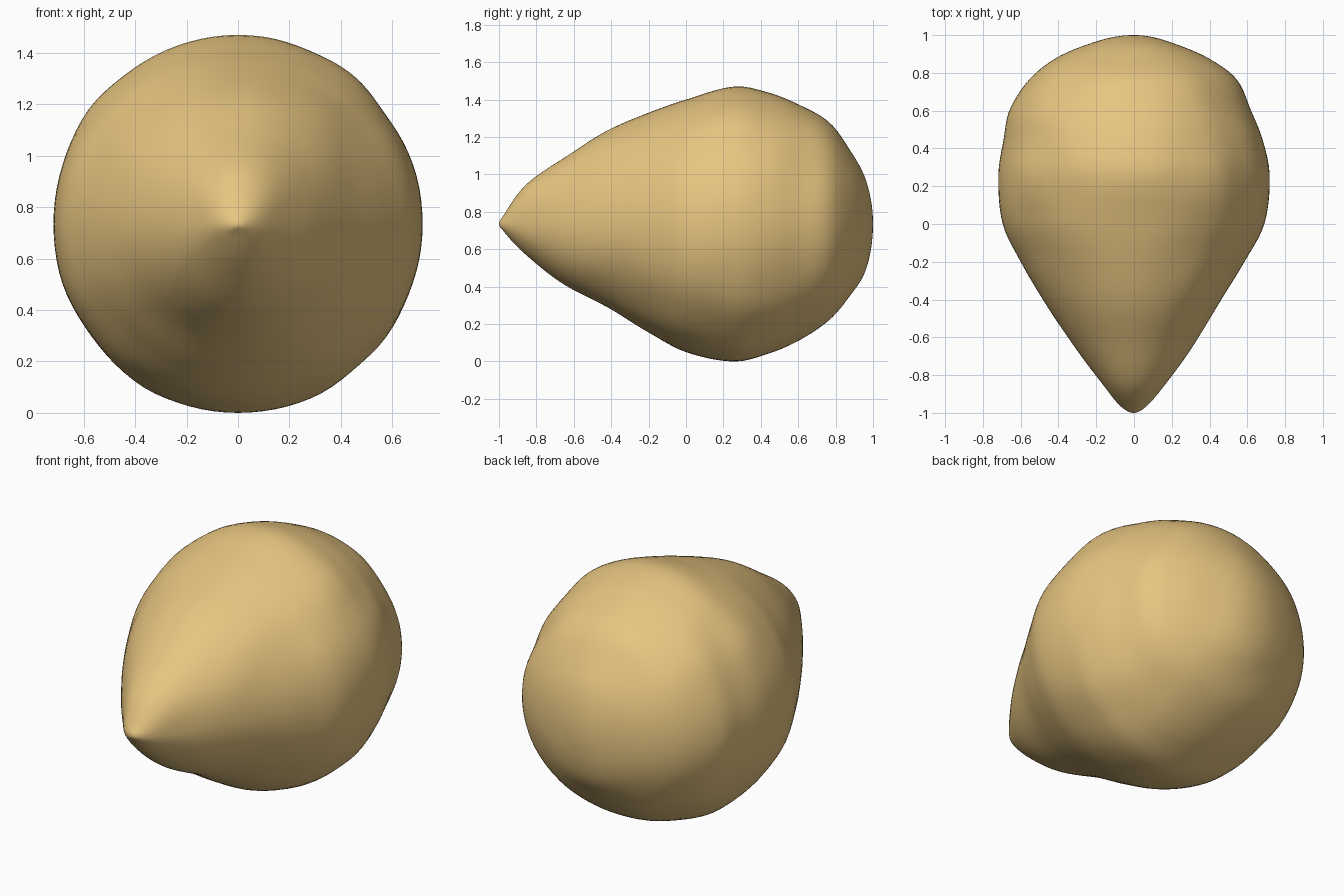
import bpy, bmesh, math
from mathutils import Vector, noise

if "Cube" in bpy.data.objects:
    bpy.data.objects.remove(bpy.data.objects["Cube"])

CENTER_Z = 0.735
SEGMENTS, RINGS = 96, 80

# Stations along the body: y, then reach to right, left, top, bottom
STATIONS = [
    (-1.00, 0, 0, 0, 0),
    (-0.97, .060, .065, .055, .045),
    (-0.85, .165, .165, .215, .170),
    (-0.65, .310, .315, .355, .325),
    (-0.42, .450, .470, .500, .445),
    (-0.20, .585, .600, .595, .580),
    (0.00, .690, .695, .665, .685),
    (0.26, .718, .718, .735, .735),
    (0.45, .680, .690, .700, .690),
    (0.60, .620, .660, .640, .625),
    (0.77, .540, .550, .540, .510),
    (0.88, .390, .410, .390, .380),
    (0.96, .200, .220, .240, .250),
    (1.00, 0, 0, 0, 0),
]
KNOTS = [math.acos(-s[0]) for s in STATIONS]


def reach(t, col):
    """Smooth (Hermite) interpolation of one profile column."""
    v = [s[col] for s in STATIONS]
    n = len(v)
    i = max(k for k in range(n - 1) if KNOTS[k] <= t + 1e-9)

    def slope(k):
        a, b = max(k - 1, 0), min(k + 1, n - 1)
        return (v[b] - v[a]) / (KNOTS[b] - KNOTS[a])

    h = KNOTS[i + 1] - KNOTS[i]
    u = (t - KNOTS[i]) / h
    return ((2*u**3 - 3*u**2 + 1) * v[i] + (u**3 - 2*u**2 + u) * h * slope(i)
            + (3*u**2 - 2*u**3) * v[i + 1] + (u**3 - u**2) * h * slope(i + 1))


# Teardrop body: rings around the y axis, closed at both poles
bm = bmesh.new()
tip = bm.verts.new((0, -1, CENTER_Z))
rings = []
for j in range(1, RINGS):
    t = math.pi * j / RINGS
    y = -math.cos(t)
    right, left, top, bottom = (reach(t, c) for c in range(1, 5))
    ring = []
    for k in range(SEGMENTS):
        a = 2 * math.pi * k / SEGMENTS
        ca, sa = math.cos(a), math.sin(a)
        r = (right if ca > 0 else left) * ca * ca + (top if sa > 0 else bottom) * sa * sa
        # Gentle lumps, kept away from the measured outlines
        lump = noise.noise(Vector((ca * r, y, sa * r)) * 3.5)
        r *= 1 + 0.02 * lump * math.sin(2 * a) ** 2
        ring.append(bm.verts.new((ca * r, y, CENTER_Z + sa * r)))
    rings.append(ring)
butt = bm.verts.new((0, 1, CENTER_Z))

for k in range(SEGMENTS):
    n = (k + 1) % SEGMENTS
    bm.faces.new((tip, rings[0][k], rings[0][n]))
    bm.faces.new((butt, rings[-1][n], rings[-1][k]))
    for lo, hi in zip(rings, rings[1:]):
        bm.faces.new((lo[k], hi[k], hi[n], lo[n]))
bmesh.ops.recalc_face_normals(bm, faces=bm.faces)
for f in bm.faces:
    f.smooth = True

mesh = bpy.data.meshes.new("nut_body")
bm.to_mesh(mesh)
bm.free()
body = bpy.data.objects.new("nut_body", mesh)
bpy.context.collection.objects.link(body)

# Tan shell colour
mat = bpy.data.materials.new("tan_shell")
mat.diffuse_color = (0.80, 0.56, 0.22, 1)
mat.use_nodes = True
mat.node_tree.nodes["Principled BSDF"].inputs["Base Color"].default_value = mat.diffuse_color
mesh.materials.append(mat)
